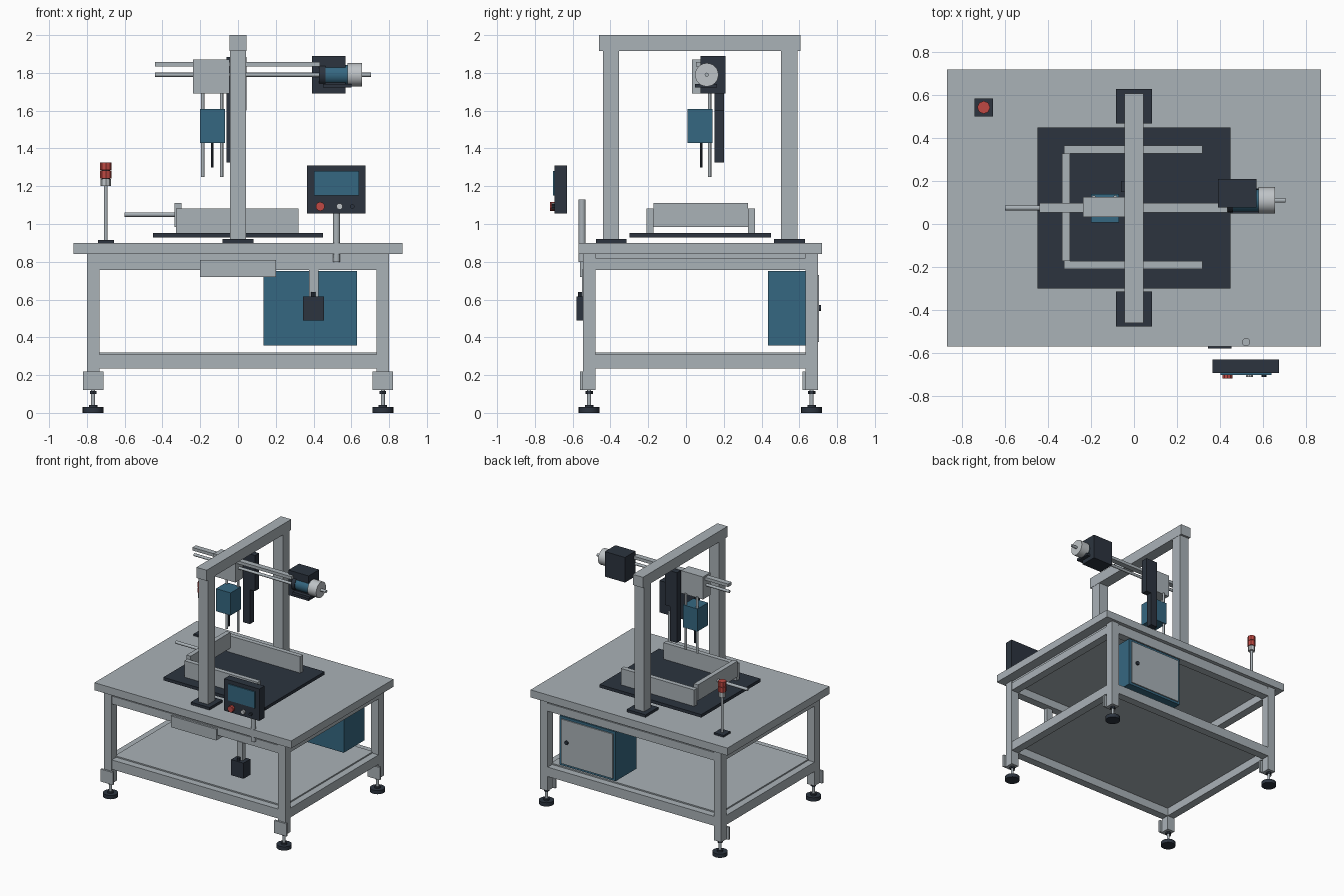
import bpy
import math
from mathutils import Vector


def material(name, rgb):
    m = bpy.data.materials.new(name)
    m.diffuse_color = (*rgb, 1.0)
    return m


GREY = material("machine grey", (0.40, 0.445, 0.475))
SILVER = material("bright silver", (0.52, 0.55, 0.57))
DARK = material("dark slate", (0.025, 0.034, 0.049))
BLUE = material("steel blue", (0.036, 0.137, 0.22))
RED = material("signal red", (0.52, 0.066, 0.056))


def box(name, xs, ys, zs, mat):
    """Box given by its (min, max) extents on each axis."""
    bpy.ops.mesh.primitive_cube_add(size=1)
    ob = bpy.context.object
    ob.name = name
    lo, hi = Vector((xs[0], ys[0], zs[0])), Vector((xs[1], ys[1], zs[1]))
    for v in ob.data.vertices:
        v.co = (lo + hi) / 2 + Vector([c * d for c, d in zip(v.co, hi - lo)])
    ob.data.materials.append(mat)
    return ob


def rod(name, start, end, radius, mat, sides=20):
    """Cylinder between two points."""
    a, b = Vector(start), Vector(end)
    bpy.ops.mesh.primitive_cylinder_add(vertices=sides, radius=radius,
                                        depth=(b - a).length, location=(a + b) / 2)
    ob = bpy.context.object
    ob.name = name
    ob.rotation_euler = (b - a).to_track_quat('Z', 'Y').to_euler()
    ob.data.materials.append(mat)
    if sides > 10:
        bpy.ops.object.shade_smooth_by_angle(angle=math.radians(35))
    return ob


# Table top and the thin plate under it
box("table_top", (-0.87, 0.87), (-0.57, 0.72), (0.84, 0.90), GREY)
box("top_sub_plate", (-0.79, 0.79), (-0.54, 0.69), (0.82, 0.84), GREY)

# Legs with foot brackets and levelling feet
for x in (-0.767, 0.767):
    for y in (-0.513, 0.665):
        box("leg", (x - 0.033, x + 0.033), (y - 0.033, y + 0.033), (0.12, 0.84), GREY)
        box("foot_bracket", (x - 0.054, x + 0.054), (y - 0.048, y - 0.033), (0.12, 0.22), GREY)
        rod("foot_pad", (x, y, 0), (x, y, 0.03), 0.055, DARK)
        rod("foot_hub", (x, y, 0.03), (x, y, 0.042), 0.022, DARK)
        rod("foot_stem", (x, y, 0.04), (x, y, 0.12), 0.011, GREY, 12)
        rod("foot_nut", (x, y, 0.10), (x, y, 0.115), 0.02, DARK, 6)

# Upper and lower frame rails
for z0, z1 in ((0.757, 0.82), (0.235, 0.31)):
    for y in (-0.513, 0.665):
        box("long_rail", (-0.735, 0.735), (y - 0.032, y + 0.032), (z0, z1), GREY)
    for x in (-0.767, 0.767):
        box("short_rail", (x - 0.032, x + 0.032), (-0.48, 0.632), (z0, z1), GREY)
box("lower_shelf", (-0.745, 0.745), (-0.49, 0.642), (0.30, 0.32), GREY)

# Front drawer and hanging pedal box
box("drawer", (-0.20, 0.20), (-0.56, -0.48), (0.72, 0.81), GREY)
box("pedal_hanger", (0.375, 0.425), (-0.55, -0.51), (0.615, 0.76), GREY)
box("pedal_box", (0.345, 0.455), (-0.58, -0.495), (0.49, 0.615), DARK)
rod("pedal_cable_nut", (0.398, -0.56, 0.615), (0.398, -0.56, 0.64), 0.012, DARK, 8)

# Electrical cabinet with door at the back
box("cabinet", (0.135, 0.63), (0.435, 0.695), (0.357, 0.75), BLUE)
box("cabinet_door", (0.155, 0.61), (0.695, 0.704), (0.375, 0.73), GREY)
rod("door_knob", (0.56, 0.704, 0.555), (0.56, 0.716, 0.555), 0.015, DARK, 12)

# Operator panel on its pole
rod("panel_pole", (0.522, -0.55, 0.80), (0.522, -0.55, 1.13), 0.019, GREY)
box("panel_box", (0.365, 0.675), (-0.695, -0.63), (1.055, 1.31), DARK)
box("panel_screen", (0.403, 0.64), (-0.703, -0.695), (1.15, 1.28), BLUE)
for name, x, r, depth, mat in (("stop_button", 0.435, 0.024, 0.025, RED),
                               ("start_button", 0.538, 0.017, 0.018, SILVER),
                               ("mode_button", 0.605, 0.012, 0.018, DARK)):
    rod(name, (x, -0.695, 1.093), (x, -0.695 - depth, 1.093), r, mat, 10)

# Signal tower
box("tower_base", (-0.742, -0.657), (0.50, 0.585), (0.90, 0.915), DARK)
rod("tower_pole", (-0.70, 0.543, 0.915), (-0.70, 0.543, 1.20), 0.010, GREY, 12)
rod("tower_collar", (-0.70, 0.543, 1.20), (-0.70, 0.543, 1.237), 0.027, SILVER, 8)
rod("tower_lamp_lower", (-0.70, 0.543, 1.242), (-0.70, 0.543, 1.282), 0.03, RED, 8)
rod("tower_lamp_upper", (-0.70, 0.543, 1.286), (-0.70, 0.543, 1.325), 0.03, RED, 8)
rod("tower_core", (-0.70, 0.543, 1.23), (-0.70, 0.543, 1.30), 0.022, DARK, 8)

# Gantry arch
for y in (-0.397, 0.547):
    box("gantry_foot", (-0.083, 0.083), (y - 0.08, y + 0.082), (0.90, 0.92), DARK)
    box("gantry_post", (-0.043, 0.043), (y - 0.043, y + 0.043), (0.92, 1.92), GREY)
box("gantry_beam", (-0.045, 0.045), (-0.46, 0.607), (1.915, 2.0), GREY)

# Work plate with three-sided fence and pusher rod
box("work_plate", (-0.45, 0.45), (-0.30, 0.45), (0.928, 0.952), DARK)
for y0 in (-0.21, 0.328):
    box("fence_side", (-0.327, 0.32), (y0, y0 + 0.037), (0.952, 1.083), GREY)
box("fence_end", (-0.335, -0.298), (-0.173, 0.328), (0.985, 1.112), GREY)
rod("pusher_rod", (-0.60, 0.075, 1.05), (-0.33, 0.075, 1.05), 0.012, GREY)

# Cross axis: guide rail, screw and carriage
box("guide_rail", (-0.44, 0.435), (0.053, 0.097), (1.833, 1.857), GREY)
rod("lead_screw", (-0.44, 0.078, 1.79), (0.44, 0.078, 1.79), 0.011, GREY, 12)
box("carriage", (-0.237, -0.045), (0.032, 0.125), (1.69, 1.87), GREY)

# Cross axis drive
Y, Z = 0.11, 1.79
box("drive_housing", (0.392, 0.57), (0.077, 0.21), (1.69, 1.89), DARK)
rod("motor_flange", (0.43, Y, Z), (0.462, Y, Z), 0.056, DARK)
rod("motor_body", (0.46, Y, Z), (0.582, Y, Z), 0.052, BLUE, 24)
rod("motor_cover", (0.58, Y, Z), (0.657, Y, Z), 0.062, SILVER, 24)
rod("motor_shaft", (0.657, Y, Z), (0.705, Y, Z), 0.011, GREY, 12)
box("motor_foot", (0.45, 0.60), (0.048, 0.165), (1.723, 1.742), DARK)

# Vertical axis: column, drive and tool head
box("vertical_column", (-0.06, 0.0), (0.15, 0.20), (1.325, 1.885), DARK)
box("vertical_drive", (0.0, 0.045), (0.15, 0.20), (1.60, 1.885), DARK)
box("tool_head", (-0.20, -0.07), (0.007, 0.14), (1.43, 1.61), BLUE)
for x in (-0.187, -0.087):
    rod("tool_guide_rod", (x, 0.125, 1.25), (x, 0.125, 1.70), 0.009, GREY, 12)
rod("tool_spindle", (-0.137, 0.08, 1.30), (-0.137, 0.08, 1.44), 0.007, DARK, 10)
